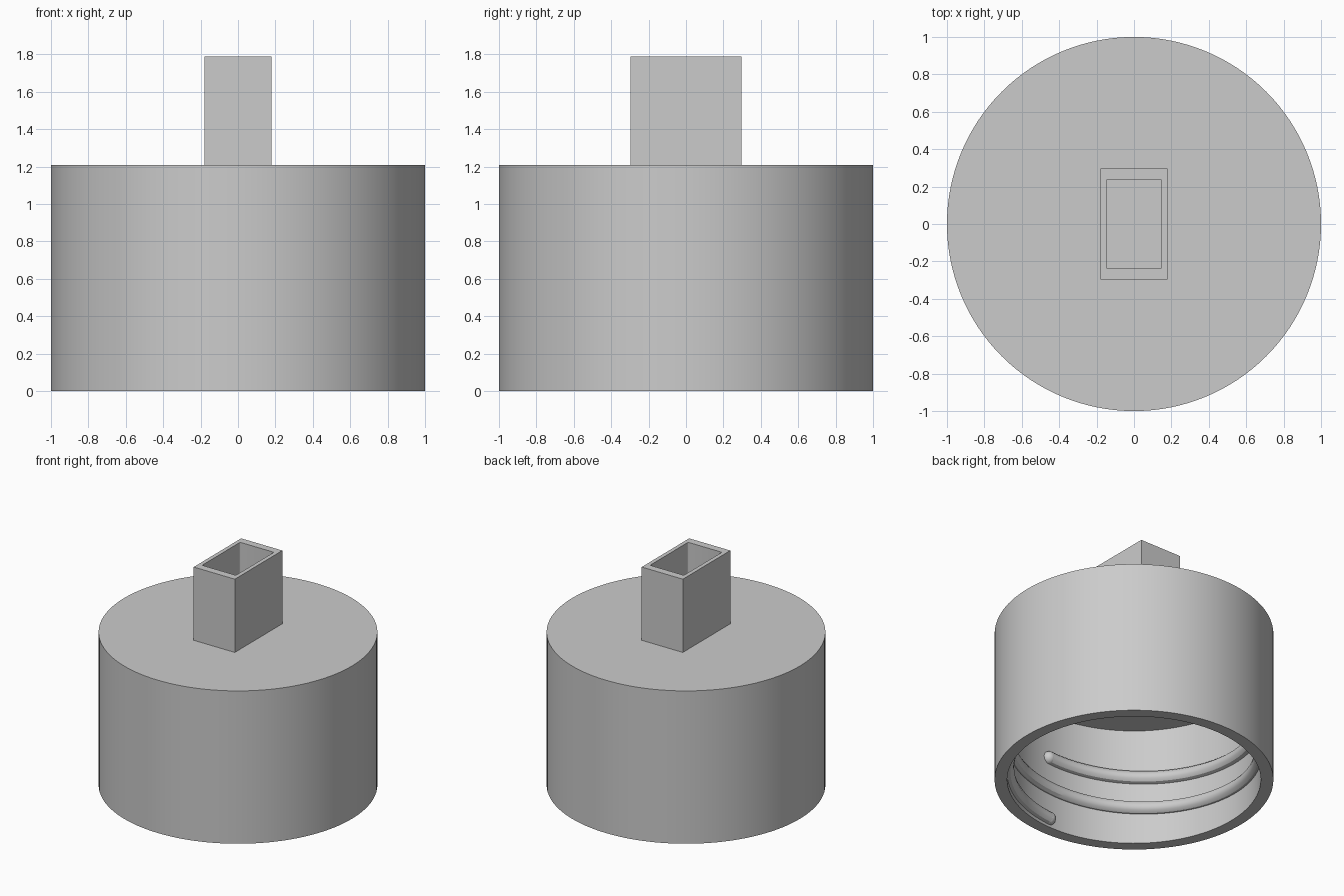
import bpy, bmesh, math
from mathutils import Matrix, Vector

cube = bpy.data.objects.get("Cube")
if cube:
    bpy.data.objects.remove(cube, do_unlink=True)

grey = bpy.data.materials.new("plain grey")
grey.use_nodes = True
colour = (0.6, 0.6, 0.6, 1)
grey.diffuse_color = colour
grey.node_tree.nodes["Principled BSDF"].inputs["Base Color"].default_value = colour

OUTER, INNER = 1.0, 0.91        # skirt radii
TOP, CEILING = 1.21, 0.93       # cap top and underside of its lid
TUBE_TOP = 1.79


def finish(obj, smooth=True):
    """Turn an object into a plain mesh with the shared material."""
    bpy.ops.object.select_all(action='DESELECT')
    obj.select_set(True)
    bpy.context.view_layer.objects.active = obj
    if obj.type == 'CURVE':
        bpy.ops.object.convert(target='MESH')
        obj = bpy.context.object
    obj.data.materials.clear()
    obj.data.materials.append(grey)
    if smooth:
        bpy.ops.object.shade_smooth_by_angle(angle=math.radians(30))
    return obj


def link(name, data):
    obj = bpy.data.objects.new(name, data)
    bpy.context.collection.objects.link(obj)
    return obj


def add_spline(curve, points, cyclic):
    spline = curve.splines.new('POLY')
    spline.points.add(len(points) - 1)
    for p, co in zip(spline.points, points):
        p.co = (*co, 1)
    spline.use_cyclic_u = cyclic


# Cap: turned profile with a thick lid and a hollow skirt
bm = bmesh.new()
profile = [(0, CEILING), (INNER, CEILING), (INNER, 0), (OUTER, 0), (OUTER, TOP), (0, TOP)]
verts = [bm.verts.new((r, 0, z)) for r, z in profile]
edges = [bm.edges.new(pair) for pair in zip(verts, verts[1:])]
bmesh.ops.spin(bm, geom=verts + edges, cent=(0, 0, 0), axis=(0, 0, 1),
               angle=math.tau, steps=128, use_duplicate=False)
bmesh.ops.remove_doubles(bm, verts=bm.verts, dist=1e-4)
bmesh.ops.recalc_face_normals(bm, faces=bm.faces)
mesh = bpy.data.meshes.new("cap")
bm.to_mesh(mesh)
bm.free()
finish(link("cap", mesh))


# Rectangular socket on the lid, its opening slightly rounded at the corners
def rounded_rectangle(half_x, half_y, radius=0.0, steps=4):
    points = []
    for i, (sx, sy) in enumerate([(1, 1), (-1, 1), (-1, -1), (1, -1)]):
        centre = Vector((sx * (half_x - radius), sy * (half_y - radius), 0))
        for k in range(steps + 1 if radius else 1):
            a = math.pi / 2 * (i + k / steps)
            points.append(centre + radius * Vector((math.cos(a), math.sin(a), 0)))
    return points


socket_curve = bpy.data.curves.new("socket", 'CURVE')
socket_curve.dimensions = '2D'
socket_curve.fill_mode = 'BOTH'
socket_curve.extrude = (TUBE_TOP - TOP) / 2
add_spline(socket_curve, rounded_rectangle(0.18, 0.297), True)
add_spline(socket_curve, rounded_rectangle(0.148, 0.238, 0.01), True)
socket = link("socket", socket_curve)
socket.location.z = (TUBE_TOP + TOP) / 2
finish(socket)

# Screw thread: a two-turn round bead along the inner wall
TURNS, PITCH, START_Z, BEAD = 2, 0.25, 0.07, 0.05
STEPS = 96 * TURNS
path = []
for i in range(STEPS + 1):
    t = TURNS * i / STEPS
    a = math.radians(-88) + math.tau * t
    path.append((INNER * math.cos(a), INNER * math.sin(a), START_Z + PITCH * t))
thread_curve = bpy.data.curves.new("thread", 'CURVE')
thread_curve.dimensions = '3D'
thread_curve.bevel_depth = BEAD
thread_curve.bevel_resolution = 4
add_spline(thread_curve, path, False)
finish(link("thread", thread_curve))

# Rounded ends of the thread
for name, end in (("thread_lower_end", path[0]), ("thread_upper_end", path[-1])):
    bm = bmesh.new()
    bmesh.ops.create_uvsphere(bm, u_segments=16, v_segments=12, radius=BEAD,
                              matrix=Matrix.Translation(end))
    mesh = bpy.data.meshes.new(name)
    bm.to_mesh(mesh)
    bm.free()
    finish(link(name, mesh))
